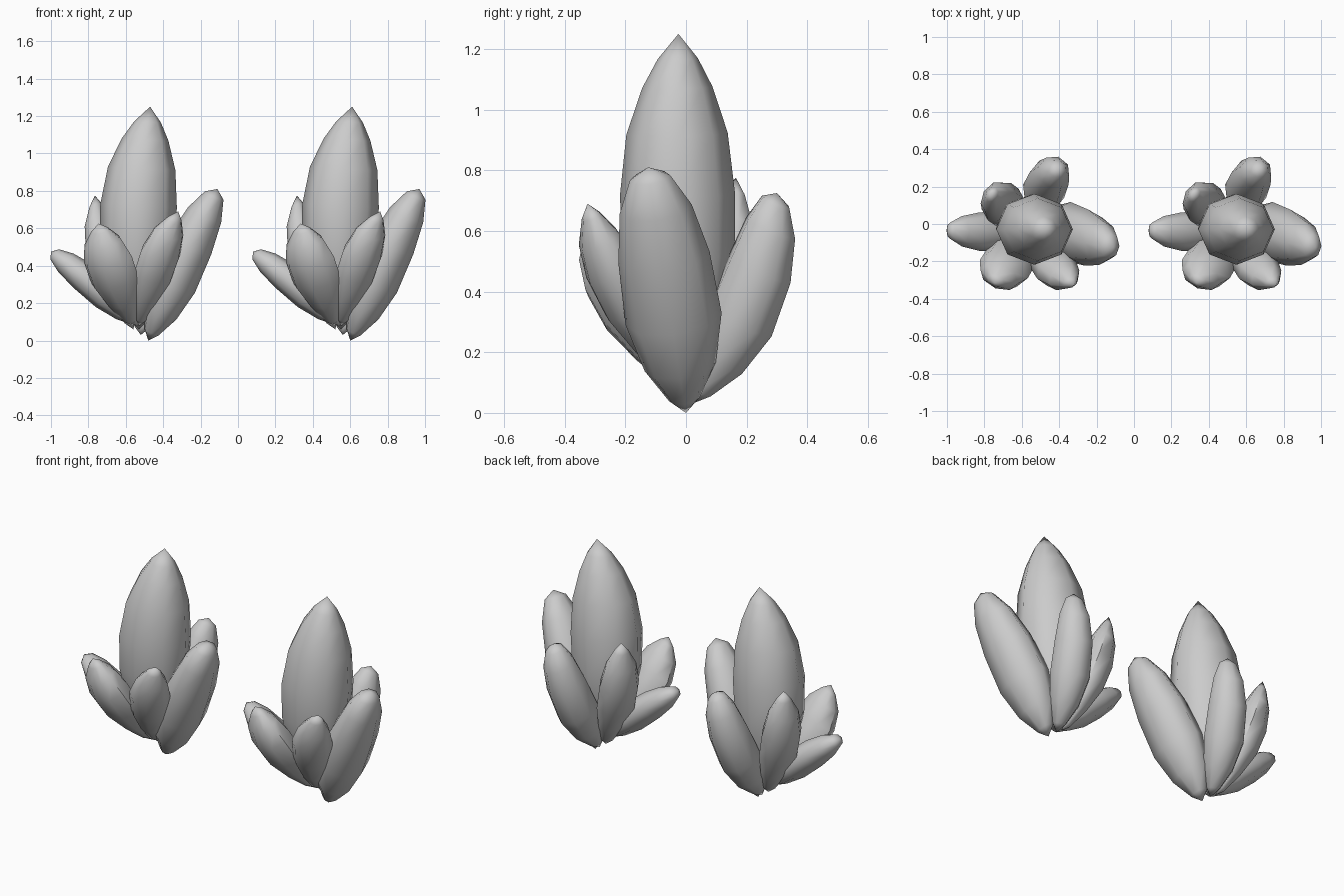
import bpy, bmesh, math
from mathutils import Vector

if "Cube" in bpy.data.objects:
    bpy.data.objects.remove(bpy.data.objects["Cube"])

SIDES = 8
SPEAR = [(0.06, .35), (0.2, .75), (0.38, .97), (0.55, 1), (0.72, .88), (0.85, .61), (0.93, .35)]
LEAF = [(0.05, .3), (0.2, .66), (0.4, .98), (0.6, 1), (0.78, .78), (0.92, .36)]
BLUNT = [(0.06, .32), (0.2, .74), (0.4, 1), (0.65, .95), (0.84, .75), (0.96, .42)]


def crystal(name, base, mid, tip, width, depth, profile, side, shift):
    """Loft faceted rings along a bowed axis; width runs along 'side'."""
    base, mid, tip = Vector(base), Vector(mid), Vector(tip)
    axis = (tip - base).normalized()
    u = Vector(side)
    u = (u - axis * u.dot(axis)).normalized()
    v = axis.cross(u)
    ctrl = 2 * mid - (base + tip) / 2          # curve passes through mid
    bm = bmesh.new()
    rings = []
    for t, s in profile:
        c = base * (1 - t) ** 2 + ctrl * 2 * t * (1 - t) + tip * t * t
        rings.append([bm.verts.new(c + u * math.cos(a) * width * s + v * math.sin(a) * depth * s)
                      for a in (2 * math.pi * i / SIDES for i in range(SIDES))])
    lo, hi = bm.verts.new(base), bm.verts.new(tip)
    for i in range(SIDES):
        j = (i + 1) % SIDES
        bm.faces.new((lo, rings[0][j], rings[0][i]))
        bm.faces.new((hi, rings[-1][i], rings[-1][j]))
        for a, b in zip(rings, rings[1:]):
            bm.faces.new((a[i], a[j], b[j], b[i]))
    bmesh.ops.recalc_face_normals(bm, faces=bm.faces)
    me = bpy.data.meshes.new(name)
    bm.to_mesh(me)
    bm.free()
    ob = bpy.data.objects.new(name, me)
    ob.location.x = shift
    bpy.context.collection.objects.link(ob)
    bpy.ops.object.select_all(action='DESELECT')
    ob.select_set(True)
    bpy.context.view_layer.objects.active = ob
    bpy.ops.object.shade_smooth_by_angle(angle=math.radians(56))


# One cluster: name, base, middle, tip, half width, half depth, profile, width direction
PARTS = [
    ("centre_crystal", (-.53, 0, .06), (-.535, -.027, .66), (-.47, -.025, 1.25), .205, .19, SPEAR, (1, 0, 0)),
    ("right_crystal", (-.48, 0, 0), (-.312, -.053, .39), (-.11, -.125, .81), .16, .13, BLUNT, (0, 1, 0)),
    ("left_crystal", (-.52, -.02, .08), (-.755, -.04, .285), (-1, -.035, .475), .108, .085, BLUNT, (0, 1, 0)),
    ("front_left_crystal", (-.56, -.02, .08), (-.678, -.212, .38), (-.745, -.315, .625), .138, .1, LEAF, (1, -.3, 0)),
    ("front_right_crystal", (-.53, -.02, .08), (-.435, -.215, .41), (-.32, -.325, .69), .115, .09, LEAF, (1, .4, 0)),
    ("back_left_crystal", (-.56, .02, .06), (-.7, .105, .43), (-.765, .165, .775), .118, .09, LEAF, (.6, 1, 0)),
    ("back_right_crystal", (-.52, .02, .03), (-.472, .205, .37), (-.405, .3, .725), .115, .122, BLUNT, (1, -.3, 0)),
]

# Two matching clusters side by side
for label, shift in (("left_cluster", 0), ("right_cluster", 1.08)):
    for name, base, mid, tip, w, d, prof, side in PARTS:
        crystal(f"{label}_{name}", base, mid, tip, w, d, prof, side, shift)
